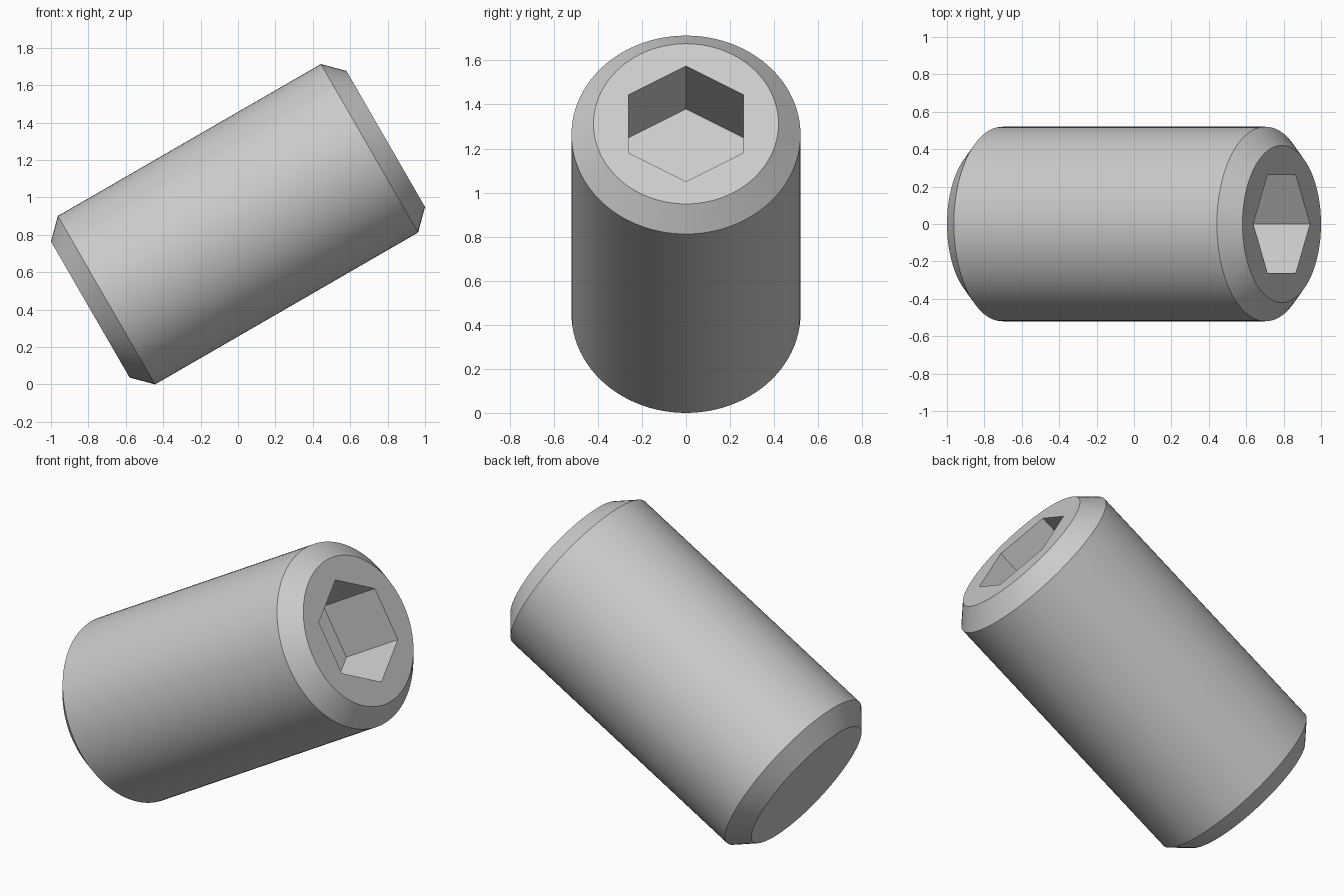
import bpy
import bmesh
from math import cos, sin, pi, radians

if "Cube" in bpy.data.objects:
    bpy.data.objects.remove(bpy.data.objects["Cube"])

SEGMENTS = 96          # divisible by six so the hex corners land on vertices
HALF = 0.912           # half length along the axis
RADIUS, CHAMFER = 0.52, 0.1
HEX_APOTHEM, HEX_DEPTH = 0.262, 0.39

# Single steel grey
steel = bpy.data.materials.new("steel grey")
steel.use_nodes = True
grey = (0.6, 0.6, 0.6, 1)
steel.diffuse_color = grey
steel.node_tree.nodes["Principled BSDF"].inputs["Base Color"].default_value = grey


def round_radius(radius):
    return lambda angle: radius


def hex_radius(angle):
    return HEX_APOTHEM / cos(angle % (pi / 3) - pi / 6)


def add_ring(bm, z, radius_at):
    # Offset by a hair so angles at the corners never wrap incorrectly
    angles = [2 * pi * i / SEGMENTS for i in range(SEGMENTS)]
    return [bm.verts.new((radius_at(a) * cos(a), radius_at(a) * sin(a), z)) for a in angles]


# Chamfered barrel, end face and hexagonal socket as one loft
profile = [
    (-HALF, round_radius(RADIUS - CHAMFER)),
    (-HALF + CHAMFER, round_radius(RADIUS)),
    (HALF - CHAMFER, round_radius(RADIUS)),
    (HALF, round_radius(RADIUS - CHAMFER)),
    (HALF, hex_radius),
    (HALF - HEX_DEPTH, hex_radius),
]
bm = bmesh.new()
rings = [add_ring(bm, z, radius_at) for z, radius_at in profile]
for lower, upper in zip(rings, rings[1:]):
    for i in range(SEGMENTS):
        j = (i + 1) % SEGMENTS
        bm.faces.new((lower[i], lower[j], upper[j], upper[i]))
bm.faces.new(rings[0][::-1])   # flat closed end
bm.faces.new(rings[-1])        # socket floor
bmesh.ops.recalc_face_normals(bm, faces=bm.faces)

mesh = bpy.data.meshes.new("set_screw_body")
bm.to_mesh(mesh)
bm.free()
mesh.materials.append(steel)
screw = bpy.data.objects.new("set_screw_body", mesh)
bpy.context.collection.objects.link(screw)

# Lean the axis thirty degrees above horizontal, resting on the ground
screw.rotation_euler = (0, radians(60), 0)
screw.location = (0, 0, (HALF - CHAMFER) * 0.5 + RADIUS * cos(radians(30)))

bpy.ops.object.select_all(action="DESELECT")
screw.select_set(True)
bpy.context.view_layer.objects.active = screw
bpy.ops.object.shade_smooth_by_angle(angle=radians(30))
